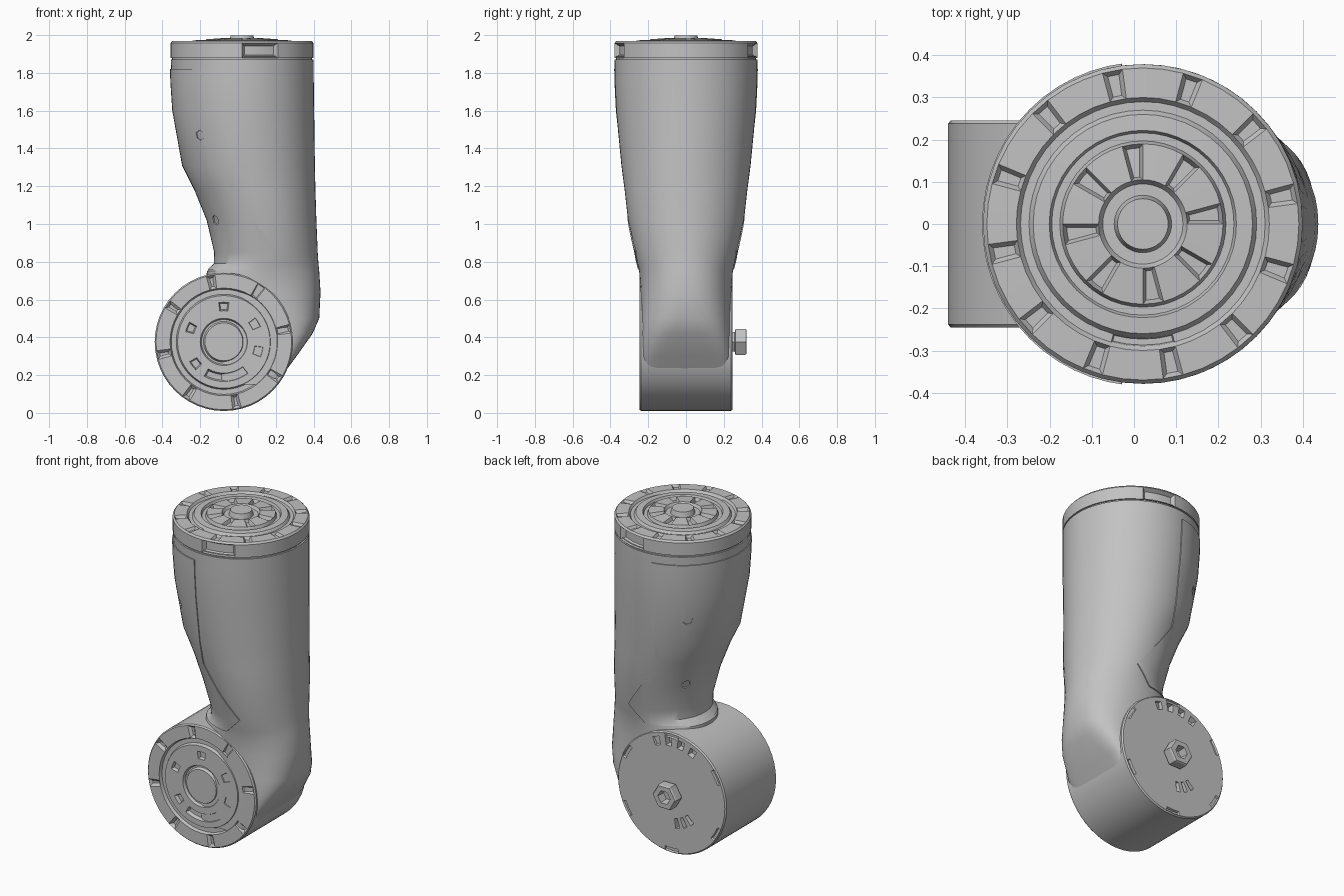
import bpy, bmesh, math
from mathutils import Matrix

cube = bpy.data.objects.get("Cube")
if cube:
    bpy.data.objects.remove(cube, do_unlink=True)

grey = bpy.data.materials.new("mid grey metal")
grey.use_nodes = True
colour = (0.54, 0.54, 0.54, 1)
grey.diffuse_color = colour
grey.node_tree.nodes["Principled BSDF"].inputs["Base Color"].default_value = colour


def finish(name, bm, matrix=Matrix()):
    bmesh.ops.transform(bm, matrix=matrix, verts=bm.verts)
    mesh = bpy.data.meshes.new(name)
    bm.to_mesh(mesh)
    bm.free()
    mesh.materials.append(grey)
    obj = bpy.data.objects.new(name, mesh)
    bpy.context.collection.objects.link(obj)
    return obj


def skin(bm, rings):
    """Join equal rings of points into a closed solid; return its bands of faces."""
    rows = [[bm.verts.new(p) for p in ring] for ring in rings]
    n = len(rows[0])
    bands = [[bm.faces.new((a[i], a[(i + 1) % n], b[(i + 1) % n], b[i])) for i in range(n)]
             for a, b in zip(rows, rows[1:])]
    bm.faces.new(rows[0])
    bm.faces.new(rows[-1])
    bmesh.ops.recalc_face_normals(bm, faces=bm.faces)
    return bands


def lathe(name, profile, segments, matrix, pits=()):
    """Turned solid; each pit sinks chosen faces of one profile band."""
    bm = bmesh.new()
    angles = [math.tau * i / segments for i in range(segments)]
    bands = skin(bm, [[(r * math.cos(a), r * math.sin(a), z) for a in angles] for r, z in profile])
    for band, chosen, margin, depth in pits:
        bmesh.ops.inset_region(bm, faces=[bands[band][i % segments] for i in chosen],
                               thickness=margin, depth=-depth, use_even_offset=True)
    return finish(name, bm, matrix)


def pairs(step, start=0):
    """Neighbouring face pairs spaced evenly round a ring of 48."""
    return [i + k for i in range(start, 48 + start - step // 2, step) for k in (0, 1)]


def boolean(obj, cutter, operation):
    mod = obj.modifiers.new("cut", "BOOLEAN")
    mod.operation, mod.object, mod.solver = operation, cutter, "EXACT"
    bpy.ops.object.select_all(action="DESELECT")
    bpy.context.view_layer.objects.active = obj
    obj.select_set(True)
    bpy.ops.object.modifier_apply(modifier=mod.name)
    bpy.data.objects.remove(cutter, do_unlink=True)


# Arm body: height, left edge, right edge, half depth, squareness
SECTIONS = [
    (0.15, -0.10, 0.20, 0.241, 9), (0.30, -0.12, 0.31, 0.241, 7),
    (0.42, -0.14, 0.395, 0.241, 3.6), (0.50, -0.14, 0.43, 0.241, 2.6),
    (0.64, -0.17, 0.437, 0.241, 2.2), (0.75, -0.165, 0.43, 0.248, 2.1),
    (0.79, -0.122, 0.426, 0.257, 2), (0.85, -0.12, 0.422, 0.268, 2),
    (1.02, -0.16, 0.415, 0.307, 2), (1.18, -0.225, 0.41, 0.325, 2),
    (1.31, -0.29, 0.407, 0.342, 2), (1.60, -0.342, 0.403, 0.37, 2),
    (1.75, -0.352, 0.401, 0.377, 2), (1.87, -0.356, 0.40, 0.379, 2)]


def arm_shape(name, grow=0, sections=SECTIONS, n=56):
    rings = []
    for z, left, right, depth, power in sections:
        ring = []
        for i in range(n):
            c, s = math.cos(math.tau * i / n), math.sin(math.tau * i / n)
            x = math.copysign(abs(c) ** (2 / power), c) * ((right - left) / 2 + grow)
            y = math.copysign(abs(s) ** (2 / power), s) * (depth + grow)
            ring.append((x + (left + right) / 2, y, z))
        rings.append(ring)
    bm = bmesh.new()
    skin(bm, rings)
    return finish(name, bm)


arm = arm_shape("arm_body")

# Thin cover wrapped round the hollow side of the arm
cover = arm_shape("side_cover", 0.006, SECTIONS[5:])
outline = [(-0.6, 1.82), (-0.03, 1.82), (-0.02, 1.16), (0.20, 0.86), (0.10, 0.76), (-0.6, 0.76)]
bm = bmesh.new()
skin(bm, [[(x, y, z) for x, z in outline] for y in (-0.6, 0.6)])
boolean(cover, finish("cover_cutter", bm), "INTERSECT")

# Screw pits on the hollow side
bm = bmesh.new()
for x, y, z in ((-0.20, 0.27, 1.47), (-0.12, 0.17, 1.02)):
    for side in (-1, 1):
        bmesh.ops.create_icosphere(bm, subdivisions=1, radius=0.03,
                                   matrix=Matrix.Translation((x, y * side, z)))
boolean(cover, finish("pit_cutter", bm), "DIFFERENCE")

# Upper joint: neck in the seam, then ringed cap with bolt pits and side slots
top = Matrix.Translation((0.021, 0, 0))
neck = lathe("seam_neck", [(0.37, 1.86), (0.37, 1.89)], 48, top)
cap = lathe("top_cap", [
    (0.379, 1.88), (0.379, 1.957), (0.37, 1.968), (0.30, 1.97), (0.29, 1.957),
    (0.27, 1.957), (0.26, 1.972), (0.222, 1.974), (0.216, 1.96), (0.197, 1.96), (0.19, 1.978),
    (0.105, 1.984), (0.095, 1.968), (0.068, 1.968), (0.06, 1.998)], 48, top, [
        (0, range(36, 40), 0.014, 0.025),
        (0, range(8, 12), 0.014, 0.025),
        (2, range(1, 48, 4), 0.01, 0.015),
        (4, range(34, 38), 0.003, 0.015),
        (10, pairs(6), 0.008, 0.02)])

# Lower joint drum: ringed front face, openings and rim notches on the back
front = Matrix.Translation((-0.075, 0, 0.376)) @ Matrix.Rotation(math.pi / 2, 4, "X")
drum = lathe("joint_drum", [
    (0.15, -0.246), (0.21, -0.246), (0.285, -0.246), (0.335, -0.246), (0.359, -0.246),
    (0.366, -0.238), (0.366, 0.238), (0.359, 0.246), (0.285, 0.246), (0.278, 0.228),
    (0.252, 0.228), (0.245, 0.246), (0.21, 0.246), (0.165, 0.246), (0.125, 0.246),
    (0.118, 0.23), (0.108, 0.23), (0.1, 0.246)], 48, front, [
        (0, (30, 32, 34), 0.004, 0.03),
        (2, (9, 11, 13, 15), 0.006, 0.03),
        (3, pairs(8, 3), 0.004, 0.012),
        (7, range(1, 48, 6), 0.014, 0.015),
        (12, [3, 4, 11, 12, 20, 21, 28, 29, 45, 46], 0.006, 0.02),
        (12, range(32, 41), 0.008, 0.02)])

# Hollow six-sided shaft end on the back
shaft = lathe("hex_shaft", [
    (0.06, -0.24), (0.06, -0.258), (0.08, -0.262), (0.08, -0.312), (0.074, -0.32),
    (0.042, -0.32), (0.036, -0.27)], 6, front)

# Smooth round walls, keep machined edges crisp
for obj, angle in ((arm, 35), (cover, 35), (neck, 30), (cap, 20), (drum, 25), (shaft, 20)):
    bpy.ops.object.select_all(action="DESELECT")
    obj.select_set(True)
    bpy.context.view_layer.objects.active = obj
    bpy.ops.object.shade_smooth_by_angle(angle=math.radians(angle))
